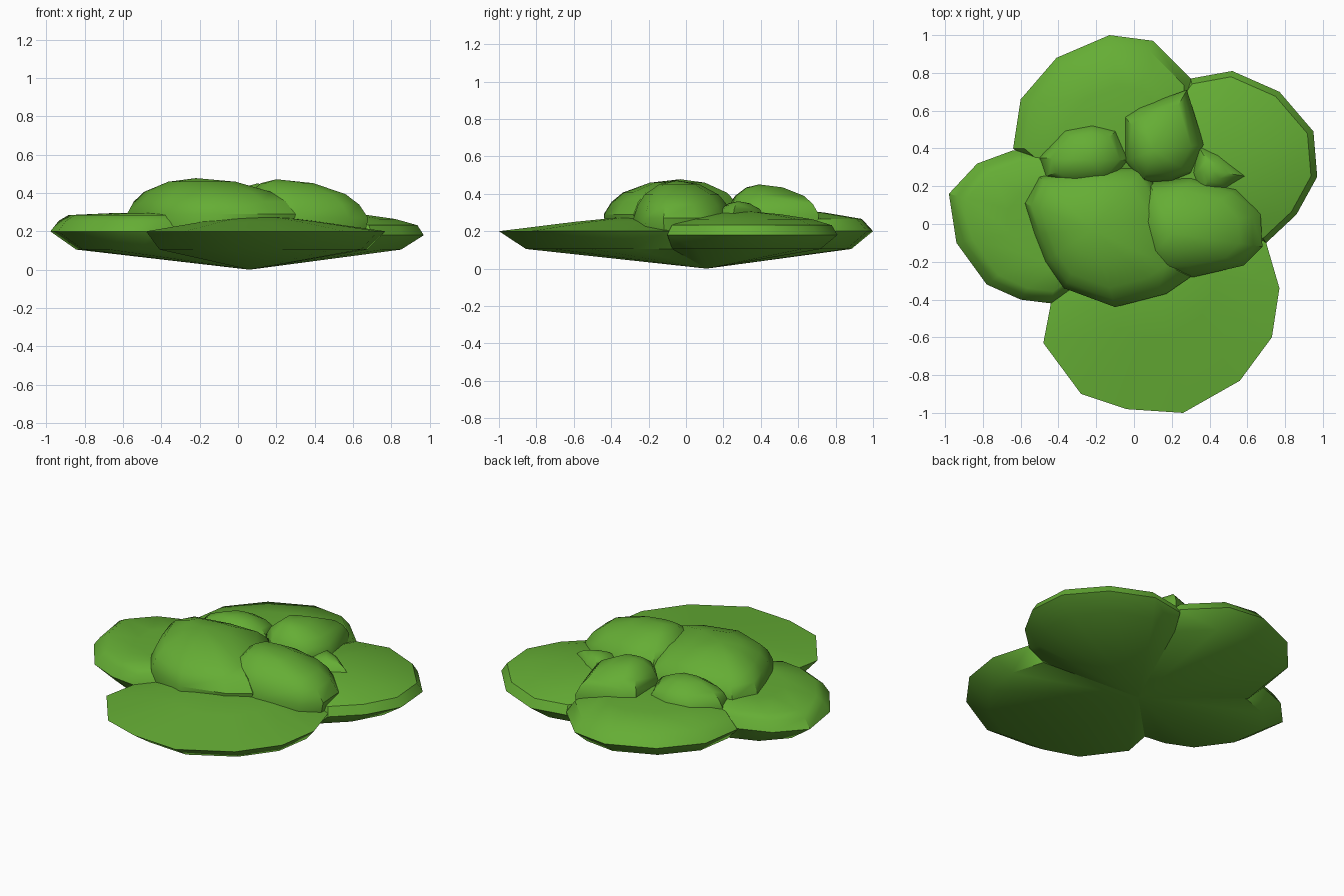
import bpy
import bmesh
import math
from mathutils import Vector

cube = bpy.data.objects.get("Cube")
if cube:
    bpy.data.objects.remove(cube, do_unlink=True)

# Single leaf colour
green = bpy.data.materials.new("leaf_green")
green.use_nodes = True
green.diffuse_color = (0.13, 0.42, 0.035, 1)
shader = green.node_tree.nodes["Principled BSDF"]
shader.inputs["Base Color"].default_value = green.diffuse_color
shader.inputs["Roughness"].default_value = 0.9

ROOT = Vector((0.06, 0.11, 0))                # shared lowest point of the underside
ROUND = [(0.1, 0.35), (0.25, 0.62), (0.6, 0.9)]  # inward fraction, rise fraction


def build_clump(name, outline, rim, peak, rise, foot, tuck, tuck_height):
    """Loft rings from a foot point, out to the outline, then in to a peak."""
    peak, foot = Vector(peak), Vector(foot)
    bm = bmesh.new()

    def ring(target, inward, z):
        verts = []
        for x, y in outline:
            p = Vector((x, y, z)).lerp(target, inward)
            verts.append(bm.verts.new((p.x, p.y, z)))
        return verts

    rings = [ring(foot, tuck, tuck_height), ring(peak, 0, rim)]
    rings += [ring(peak, t, rim + (peak.z - rim) * f) for t, f in rise]
    count = len(outline)
    for low, high in zip(rings, rings[1:]):
        for i in range(count):
            j = (i + 1) % count
            bm.faces.new((low[i], low[j], high[j], high[i]))
    top, bottom = bm.verts.new(peak), bm.verts.new(foot)
    for i in range(count):
        j = (i + 1) % count
        bm.faces.new((rings[-1][i], rings[-1][j], top))
        bm.faces.new((rings[0][j], rings[0][i], bottom))
    bmesh.ops.recalc_face_normals(bm, faces=bm.faces)
    mesh = bpy.data.meshes.new(name)
    bm.to_mesh(mesh)
    bm.free()
    mesh.materials.append(green)
    obj = bpy.data.objects.new(name, mesh)
    bpy.context.collection.objects.link(obj)
    bpy.ops.object.select_all(action="DESELECT")
    obj.select_set(True)
    bpy.context.view_layer.objects.active = obj
    bpy.ops.object.shade_smooth_by_angle(angle=math.radians(40))
    return obj


def petal(name, outline, rim, peak, rise):
    return build_clump(name, outline, rim, peak, rise, ROOT, 0.13, 0.105)


def dome(name, outline, rim, peak):
    foot = (peak[0], peak[1], 0.15)
    return build_clump(name, outline, rim, peak, ROUND, foot, 0.03, 0.2)


# Broad lower petals
petal("front_petal",
      [(-.44, -.42), (-.48, -.63), (-.28, -.9), (-.04, -.98), (.26, -1),
       (.56, -.83), (.73, -.6), (.77, -.34), (.7, -.1), (.5, .05),
       (.1, .15), (-.3, -.1)],
      0.2, (0.1, -0.2, 0.29), [(0.5, 0.55)])
petal("right_petal",
      [(-.64, .39), (-.83, .32), (-.98, .16), (-.94, -.1), (-.78, -.32),
       (-.6, -.4), (-.44, -.42), (-.1, -.2), (0, .1), (-.2, .4)],
      0.2, (-0.35, 0, 0.3), [(0.07, 0.55), (0.15, 0.85), (0.5, 0.95)])
petal("back_petal",
      [(-.64, .4), (-.6, .66), (-.41, .88), (-.13, 1), (.1, .97),
       (.3, .77), (.3, .4), (0, .2), (-.4, .2)],
      0.2, (-0.05, 0.4, 0.31), [(0.1, 0.6), (0.45, 0.92)])
petal("left_petal",
      [(.3, .77), (.52, .81), (.77, .7), (.95, .49), (.97, .25),
       (.86, .05), (.7, -.1), (.35, -.05), (.1, .2), (.15, .55)],
      0.18, (0.42, 0.3, 0.31), [(0.06, 0.4), (0.27, 0.65), (0.6, 0.85)])

# Rounded upper clumps
dome("main_dome",
     [(-.58, .11), (-.53, -.05), (-.47, -.2), (-.37, -.34), (-.1, -.44),
      (.17, -.37), (.3, -.28), (.2, .05), (.05, .3), (-.2, .3), (-.5, .25)],
     0.29, (-0.22, -0.03, 0.478))
dome("left_dome",
     [(0, .05), (.06, -.2), (.16, -.28), (.32, -.28), (.58, -.22),
      (.68, -.12), (.67, .05), (.55, .19), (.3, .25), (.08, .22)],
     0.27, (0.2, -0.05, 0.472))
dome("back_dome",
     [(-.05, .57), (.03, .62), (.28, .71), (.37, .42), (.3, .27),
      (.2, .23), (.05, .22), (-.05, .33)],
     0.29, (0.1, 0.39, 0.45))
dome("small_back_dome",
     [(-.5, .35), (-.37, .5), (-.22, .53), (-.09, .5), (-.02, .34),
      (-.12, .22), (-.33, .2), (-.47, .25)],
     0.28, (-0.24, 0.34, 0.41))
dome("small_left_dome",
     [(.3, .27), (.33, .43), (.45, .38), (.61, .25), (.5, .18), (.35, .15)],
     0.25, (0.42, 0.28, 0.36))
